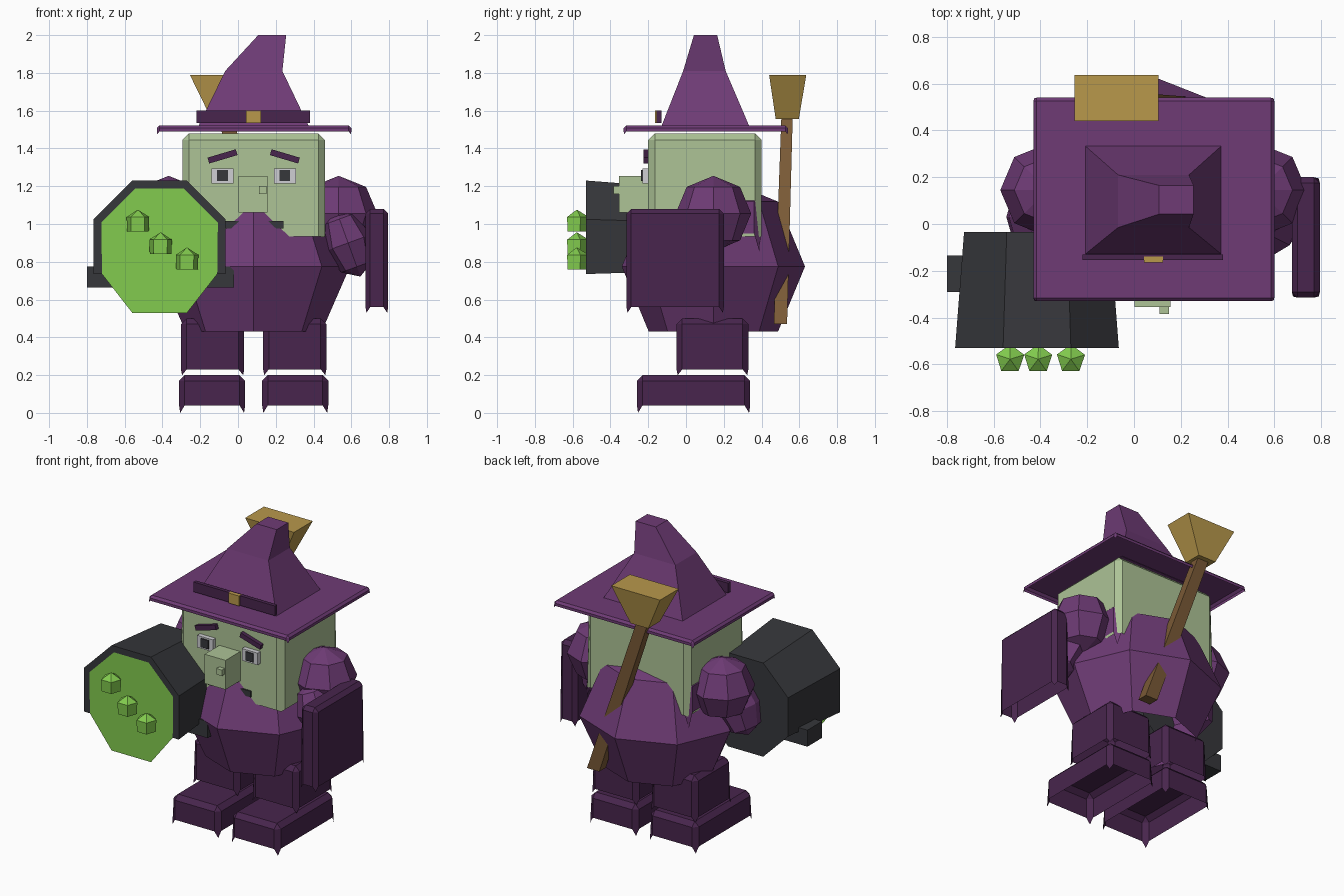
import bpy, bmesh, math
from mathutils import Vector, Matrix

if "Cube" in bpy.data.objects:
    bpy.data.objects.remove(bpy.data.objects["Cube"])


def material(name, hexcode):
    m = bpy.data.materials.new(name)
    m.use_nodes = True
    rgb = [int(hexcode[i:i + 2], 16) / 255 for i in (0, 2, 4)]
    col = [c / 12.92 if c < 0.04 else ((c + 0.055) / 1.055) ** 2.4 for c in rgb] + [1]
    m.diffuse_color = col
    m.node_tree.nodes["Principled BSDF"].inputs["Base Color"].default_value = col
    return m


PURPLE = material("purple cloth", "6e3b75")
DARK = material("dark purple cloth", "48254d")
SKIN = material("pale green skin", "adc396")
METAL = material("charcoal metal", "36373b")
LIME = material("lime slime", "82cb4e")
GOLD = material("straw gold", "b8984b")
WOOD = material("brown wood", "7a5a36")
WHITE = material("eye white", "cfcfd3")


def finish(name, bm, *mats):
    me = bpy.data.meshes.new(name)
    bm.normal_update()
    bm.to_mesh(me)
    bm.free()
    ob = bpy.data.objects.new(name, me)
    bpy.context.collection.objects.link(ob)
    for m in mats:
        me.materials.append(m)
    return ob


def box(name, lo, hi, mat, tilt=0):
    """Plain box between two corners, optionally turned about y."""
    lo, hi = Vector(lo), Vector(hi)
    bm = bmesh.new()
    place = Matrix.Translation((lo + hi) / 2) @ Matrix.Rotation(tilt, 4, "Y")
    bmesh.ops.create_cube(bm, size=1, matrix=place @ Matrix.Diagonal((*(hi - lo), 1)))
    return finish(name, bm, mat)


def shell(name, lo, hi, c, mat, tip=0.03):
    """Chamfered box, open below, with pointed lower corners."""
    (x0, y0, z0), (x1, y1, z1) = lo, hi
    bm = bmesh.new()
    low, high, top, tips = [], [], [], []
    for i, (x, y, sx, sy) in enumerate([(x0, y0, 1, 1), (x1, y0, -1, 1),
                                        (x1, y1, -1, -1), (x0, y1, 1, -1)]):
        pair = [(x, y + sy * c), (x + sx * c, y)]
        for px, py in (pair if i % 2 == 0 else pair[::-1]):
            low.append(bm.verts.new((px, py, z0 + tip)))
            high.append(bm.verts.new((px, py, z1 - c)))
        top.append(bm.verts.new((x + sx * c, y + sy * c, z1)))
        tips.append(bm.verts.new((x + sx * c * 0.2, y + sy * c * 0.2, z0)))
    bm.faces.new(top)
    for i in range(4):
        a, b, n = 2 * i, 2 * i + 1, (2 * i + 2) % 8
        bm.faces.new((low[a], tips[i], low[b], high[b], high[a]))
        bm.faces.new((low[b], low[n], high[n], high[b]))
        bm.faces.new((high[a], high[b], top[i]))
        bm.faces.new((high[b], high[n], top[(i + 1) % 4], top[i]))
    return finish(name, bm, mat)


def loft(bm, rings, start=False, end=False):
    rows = [[bm.verts.new(p) for p in ring] for ring in rings]
    for r, s in zip(rows, rows[1:]):
        for i in range(len(r)):
            j = (i + 1) % len(r)
            bm.faces.new((r[i], r[j], s[j], s[i]))
    first = bm.faces.new(rows[0][::-1]) if start else None
    if end:
        bm.faces.new(rows[-1])
    return first


def rect(x0, x1, y0, y1, z):
    return [(x0, y0, z), (x1, y0, z), (x1, y1, z), (x0, y1, z)]


def ball(name, centre, radii, mat, tilt=0, open_below=False):
    bm = bmesh.new()
    place = Matrix.Translation(centre) @ Matrix.Rotation(tilt, 4, "Y")
    bmesh.ops.create_uvsphere(bm, u_segments=8, v_segments=4, radius=1,
                              matrix=place @ Matrix.Diagonal((*radii, 1)))
    if open_below:
        bm.verts.ensure_lookup_table()
        bmesh.ops.delete(bm, geom=[min(bm.verts, key=lambda v: v.co.z)], context="VERTS")
    return finish(name, bm, mat)


MID = 0.083  # centre line of the figure

# Feet, legs, arms, eyes and brows, mirrored about the centre line
for side, s in (("left", 1), ("right", -1)):
    def span(a, b):
        return sorted((MID + s * a, MID + s * b))

    a, b = span(0.045, 0.395)
    shell(side + "_foot", (a, -0.26, 0), (b, 0.34, 0.2), 0.03, DARK, 0.04)
    a, b = span(0.05, 0.385)
    shell(side + "_leg", (a, -0.05, 0.2), (b, 0.33, 0.5), 0.03, DARK)
    ball(side + "_shoulder", (MID + s * 0.45, 0.145, 1.055), (0.205, 0.2, 0.2), PURPLE)
    ball(side + "_forearm", (MID + s * 0.5, 0.03, 0.9), (0.125, 0.17, 0.19), PURPLE, s * -0.35)
    a, b = span(0.107, 0.223)
    box(side + "_eye", (a, -0.23, 1.215), (b, -0.19, 1.295), WHITE)
    a, b = span(0.137, 0.193)
    box(side + "_pupil", (a, -0.237, 1.227), (b, -0.22, 1.285), METAL)
    a, b = span(0.087, 0.243)
    box(side + "_brow", (a, -0.226, 1.342), (b, -0.198, 1.374), DARK, s * 0.29)

# Body, head and collar
ball("body", (MID, 0.145, 0.775), (0.51, 0.485, 0.485), PURPLE, open_below=True)
shell("head", (-0.295, -0.2, 0.93), (0.46, 0.4, 1.48), 0.035, SKIN, 0.005)
shell("collar", (-0.3, 0.03, 0.85), (0.465, 0.396, 1.155), 0.035, PURPLE, 0.1)
box("nose", (0.003, -0.355, 1.06), (0.157, -0.19, 1.255), SKIN)
box("wart", (0.11, -0.385, 1.16), (0.15, -0.35, 1.2), SKIN)
box("mouth", (-0.075, -0.21, 0.975), (0.24, -0.19, 1.015), METAL)

# Hat
shell("hat_brim", (-0.43, -0.33, 1.475), (0.6, 0.54, 1.522), 0.014, PURPLE, 0.015)
bm = bmesh.new()
loft(bm, [rect(-0.21, 0.375, -0.13, 0.335, 1.518),
          rect(-0.068, 0.235, -0.015, 0.21, 1.81),
          rect(0.107, 0.255, 0.042, 0.165, 2.0)], end=True)
finish("hat_cone", bm, PURPLE)
box("hat_band", (-0.22, -0.155, 1.535), (0.38, -0.13, 1.6), DARK)
box("hat_buckle", (0.043, -0.164, 1.534), (0.123, -0.14, 1.601), GOLD)

# Shield
shell("shield", (0.675, -0.315, 0.53), (0.795, 0.2, 1.08), 0.025, DARK)

# Barrel: tapered octagon, open underneath, with a rim around the slime
CX, CZ = -0.415, 0.88


def octagon(apothem, y):
    r = apothem / math.cos(math.pi / 8)
    angles = [math.pi / 8 + i * math.pi / 4 for i in range(8)]
    return [(CX + r * math.cos(t), y, CZ + r * math.sin(t)) for t in angles]


bm = bmesh.new()
front = loft(bm, [octagon(0.35, -0.53), octagon(0.312, -0.035)], start=True, end=True)
bm.normal_update()
under = [f for f in bm.faces if abs(f.normal.y) < 0.5 and f.calc_center_median().z < CZ - 0.1]
bmesh.ops.delete(bm, geom=under, context="FACES_ONLY")
bmesh.ops.inset_region(bm, faces=[front], thickness=0.045)
front.material_index = 1
bmesh.ops.recalc_face_normals(bm, faces=bm.faces[:])
finish("barrel", bm, METAL, LIME)
box("barrel_handle", (-0.8, -0.29, 0.665), (-0.02, -0.135, 0.775), METAL)

# Slime lumps: five-sided posts with pointed caps
for i, (x, z) in enumerate([(-0.53, 0.96), (-0.41, 0.84), (-0.27, 0.76)]):
    bm = bmesh.new()
    rings = []
    for r, h in ((0.06, 0), (0.063, 0.077), (0.002, 0.115)):
        rings.append([(x + r * math.cos(0.3 + k * math.tau / 5),
                       -0.578 + r * math.sin(0.3 + k * math.tau / 5), z + h) for k in range(5)])
    loft(bm, rings, start=True, end=True)
    finish("slime_lump_%d" % (i + 1), bm, LIME)

# Broom
bm = bmesh.new()
loft(bm, [rect(0.265, 0.355, 0.465, 0.535, 0.47),
          rect(-0.115, -0.035, 0.505, 0.565, 1.57)], start=True, end=True)
finish("broom_stick", bm, WOOD)
bm = bmesh.new()
loft(bm, [rect(-0.14, -0.01, 0.475, 0.597, 1.555),
          rect(-0.255, 0.105, 0.44, 0.637, 1.79)], start=True, end=True)
finish("broom_bristles", bm, GOLD)
